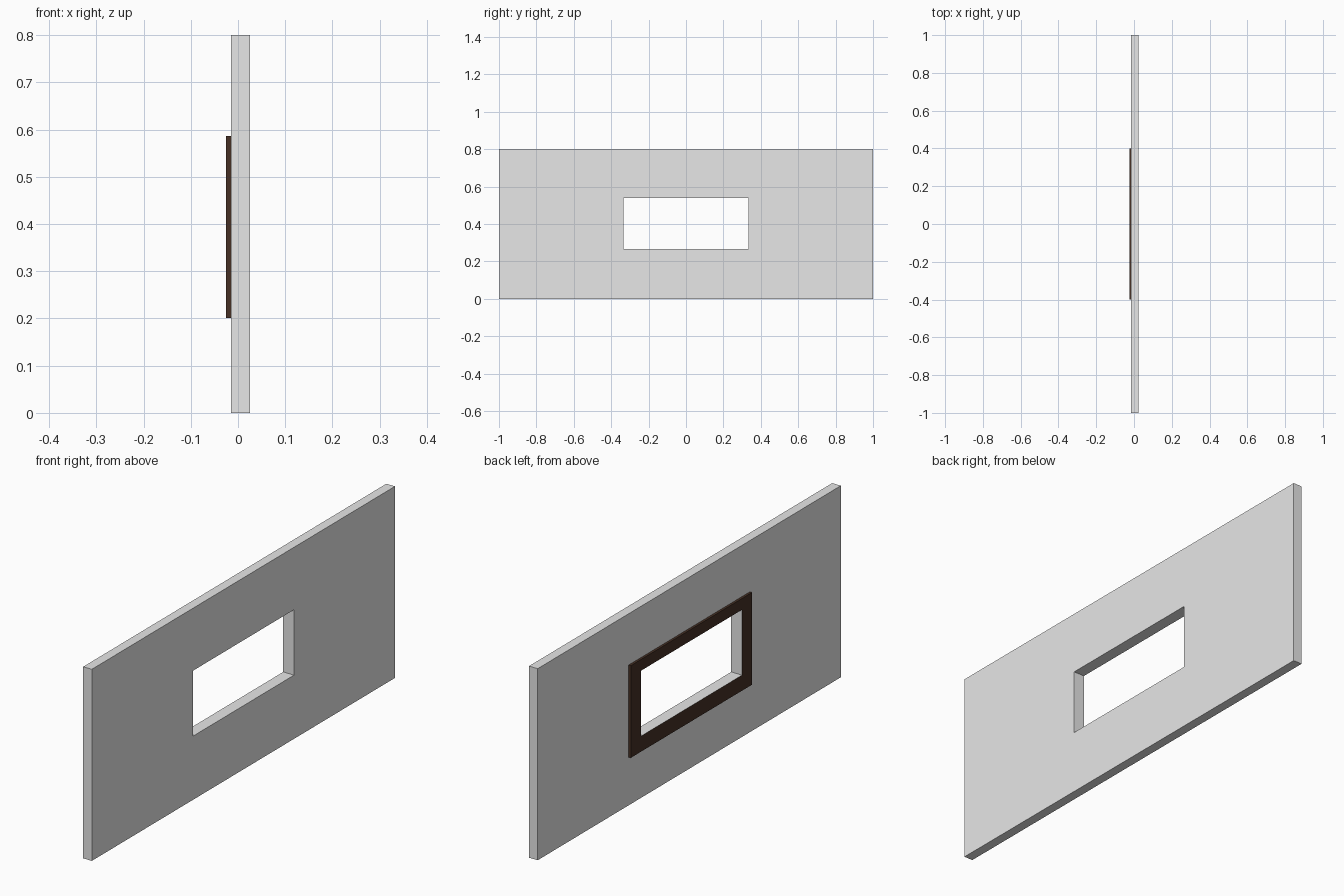
import bpy, bmesh

if "Cube" in bpy.data.objects:
    bpy.data.objects.remove(bpy.data.objects["Cube"])

# Flat colours
def material(name, rgb):
    m = bpy.data.materials.new(name)
    m.diffuse_color = (*rgb, 1.0)
    m.use_nodes = True
    m.node_tree.nodes["Principled BSDF"].inputs["Base Color"].default_value = m.diffuse_color
    return m

grey = material("wall grey", (0.8, 0.8, 0.8))
brown = material("dark brown wood", (0.061, 0.03, 0.018))

HOLE = (-0.334, 0.334, 0.266, 0.539)   # y0, y1, z0, z1 of the window opening

def holed_panel(name, outer, x0, x1, mats, reveal_index=0):
    """Rectangular ring in the YZ plane, from x0 to x1, around the opening."""
    def corners(r):
        y0, y1, z0, z1 = r
        return [(y0, z0), (y1, z0), (y1, z1), (y0, z1)]
    bm = bmesh.new()
    rings = [[bm.verts.new((x, y, z)) for y, z in corners(r)]
             for r in (outer, HOLE) for x in (x0, x1)]
    out_a, out_b, in_a, in_b = rings
    for i in range(4):
        j = (i + 1) % 4
        bm.faces.new((out_a[i], in_a[i], in_a[j], out_a[j]))      # -x face
        bm.faces.new((out_b[i], out_b[j], in_b[j], in_b[i]))      # +x face
        bm.faces.new((out_a[i], out_a[j], out_b[j], out_b[i]))    # outer edge
        reveal = bm.faces.new((in_a[i], in_b[i], in_b[j], in_a[j]))
        reveal.material_index = reveal_index
    bmesh.ops.recalc_face_normals(bm, faces=bm.faces)
    me = bpy.data.meshes.new(name)
    bm.to_mesh(me)
    bm.free()
    for m in mats:
        me.materials.append(m)
    ob = bpy.data.objects.new(name, me)
    bpy.context.collection.objects.link(ob)
    return ob

# Wall slab with the window opening
holed_panel("wall", (-1.0, 1.0, 0.0, 0.8), -0.015, 0.025, [grey])

# Trim around the opening on the -x side; its inner reveal is wall grey
holed_panel("window_trim", (-0.4, 0.4, 0.201, 0.586), -0.025, -0.015,
            [brown, grey], reveal_index=1)
